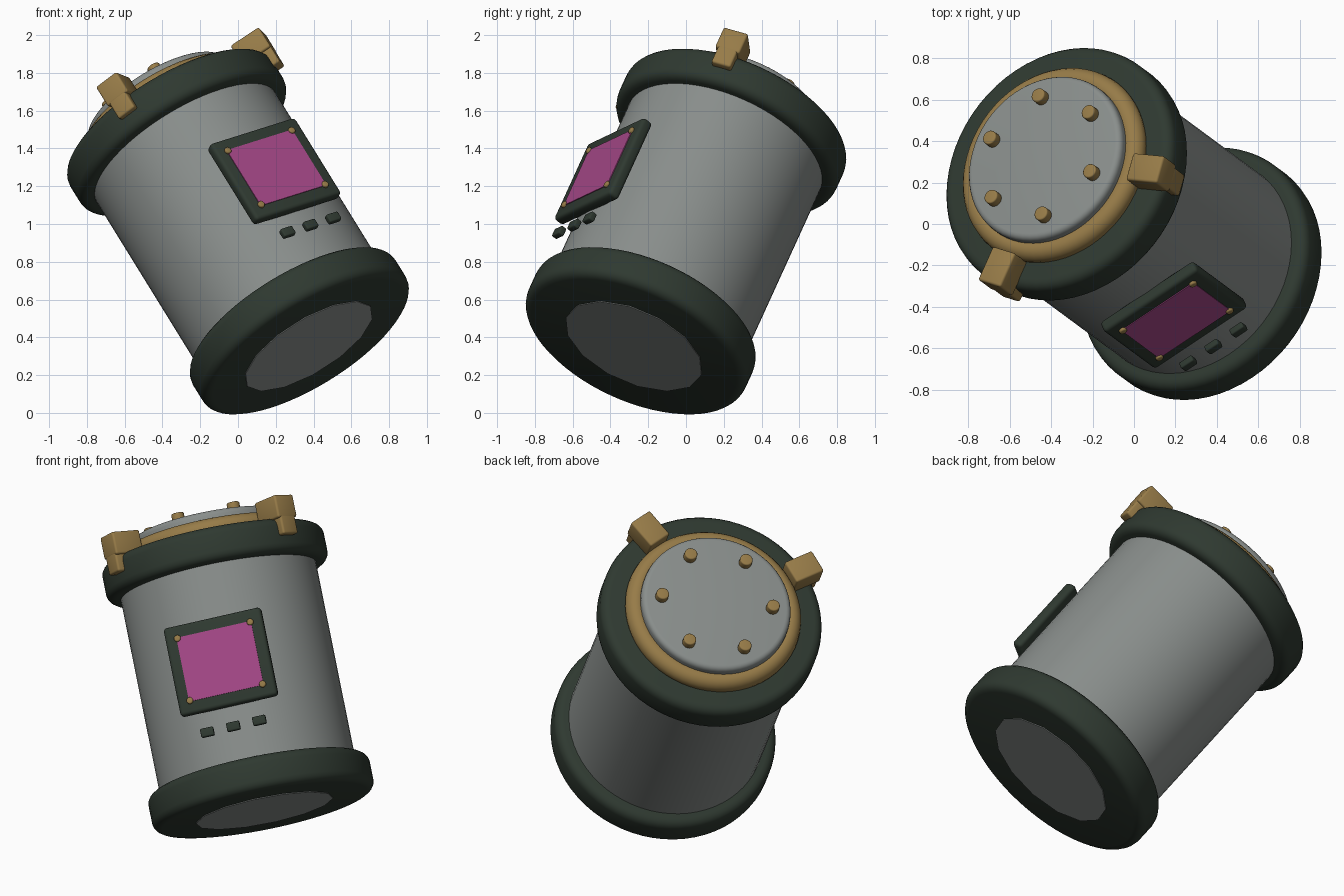
import bpy, bmesh, math
from mathutils import Matrix, Vector

cube = bpy.data.objects.get("Cube")
if cube:
    bpy.data.objects.remove(cube, do_unlink=True)


def material(name, rgb):
    m = bpy.data.materials.new(name)
    m.use_nodes = True
    m.diffuse_color = (*rgb, 1)
    m.node_tree.nodes["Principled BSDF"].inputs["Base Color"].default_value = (*rgb, 1)
    return m


grey = material("steel grey", (0.25, 0.27, 0.26))
dark = material("dark green", (0.028, 0.041, 0.030))
gold = material("brass", (0.31, 0.20, 0.065))
pink = material("magenta", (0.37, 0.063, 0.24))

# Leaning frame of the whole canister: up axis, side axis, back axis
up = Vector((-0.49, 0.362, 0.793)).normalized()
back = Vector((-0.333, 0.763, -0.555))
back = (back - up * back.dot(up)).normalized()
side = back.cross(up)
LEAN = Matrix.Translation((0, 0, 0.96)) @ Matrix((side, back, up)).transposed().to_4x4()


def finish(name, bm, mat, place=Matrix()):
    bmesh.ops.recalc_face_normals(bm, faces=bm.faces)
    mesh = bpy.data.meshes.new(name)
    bm.to_mesh(mesh)
    bm.free()
    mesh.materials.append(mat)
    obj = bpy.data.objects.new(name, mesh)
    bpy.context.collection.objects.link(obj)
    obj.matrix_world = LEAN @ place
    bpy.ops.object.select_all(action="DESELECT")
    obj.select_set(True)
    bpy.context.view_layer.objects.active = obj
    bpy.ops.object.shade_smooth_by_angle(angle=math.radians(35))
    return obj


def drum(name, radius, low, high, mat, bevel=0.0, sides=64, place=Matrix()):
    """Closed cylinder with rounded rims."""
    bm = bmesh.new()
    bmesh.ops.create_cone(bm, cap_ends=True, segments=sides, radius1=radius,
                          radius2=radius, depth=high - low)
    bmesh.ops.translate(bm, verts=bm.verts, vec=(0, 0, (low + high) / 2))
    if bevel:
        rims = [e for e in bm.edges if abs(e.verts[0].co.z - e.verts[1].co.z) < 1e-5]
        bmesh.ops.bevel(bm, geom=rims, offset=bevel, segments=4, profile=0.5, affect="EDGES")
    return finish(name, bm, mat, place)


def box(name, size, centre, mat, bevel=0.012, turn=0.0):
    bm = bmesh.new()
    bmesh.ops.create_cube(bm, size=1)
    bmesh.ops.scale(bm, verts=bm.verts, vec=size)
    bmesh.ops.translate(bm, verts=bm.verts, vec=centre)
    if bevel:
        bmesh.ops.bevel(bm, geom=bm.edges[:], offset=bevel, segments=3, profile=0.5, affect="EDGES")
    return finish(name, bm, mat, Matrix.Rotation(turn, 4, "Z"))


# Body and end collars
drum("body", 0.555, -0.7, 0.7, grey)
for name, z in (("bottom_collar", -0.6625), ("top_collar", 0.6625)):
    drum(name, 0.63, z - 0.1, z + 0.1, dark, 0.05)
drum("base_plate", 0.39, -0.767, -0.74, grey, sides=14)

# Seal ring under the lid
bpy.ops.mesh.primitive_torus_add(major_radius=0.44, minor_radius=0.06,
                                 major_segments=64, minor_segments=16)
seal = bpy.context.object
seal.name = "seal_ring"
seal.data.materials.append(gold)
seal.matrix_world = LEAN @ Matrix.Translation((0, 0, 0.78))
bpy.ops.object.shade_smooth()

# Lid with six bolts
drum("lid", 0.425, 0.74, 0.89, grey, 0.03)
for i in range(6):
    spot = Matrix.Rotation(math.radians(60 * i + 9), 4, "Z") @ Matrix.Translation((0.315, 0, 0))
    drum("lid_bolt", 0.036, 0.87, 0.935, gold, 0.008, 20, spot)

# Two clips hooked over the top collar
for angle in (-40, -140):
    turn = math.radians(angle)
    box("clip_block", (0.18, 0.14, 0.13), (0.58, 0, 0.815), gold, 0.012, turn)
    box("clip_leg", (0.07, 0.11, 0.17), (0.634, 0, 0.74), gold, 0.012, turn)

# Front display with corner screws
box("display_frame", (0.56, 0.065, 0.51), (0, -0.575, 0), dark, 0.02)
box("display_screen", (0.43, 0.008, 0.37), (0, -0.608, 0), pink, 0)
for x in (-0.21, 0.21):
    for z in (-0.18, 0.18):
        spot = Matrix.Translation((x, 0, z)) @ Matrix.Rotation(math.radians(90), 4, "X")
        drum("display_screw", 0.019, 0.59, 0.622, gold, 0.008, 16, spot)

# Row of buttons below the display
for x in (-0.15, 0, 0.15):
    box("button", (0.075, 0.035, 0.05), (x, -0.597, -0.375), dark, 0.008)
